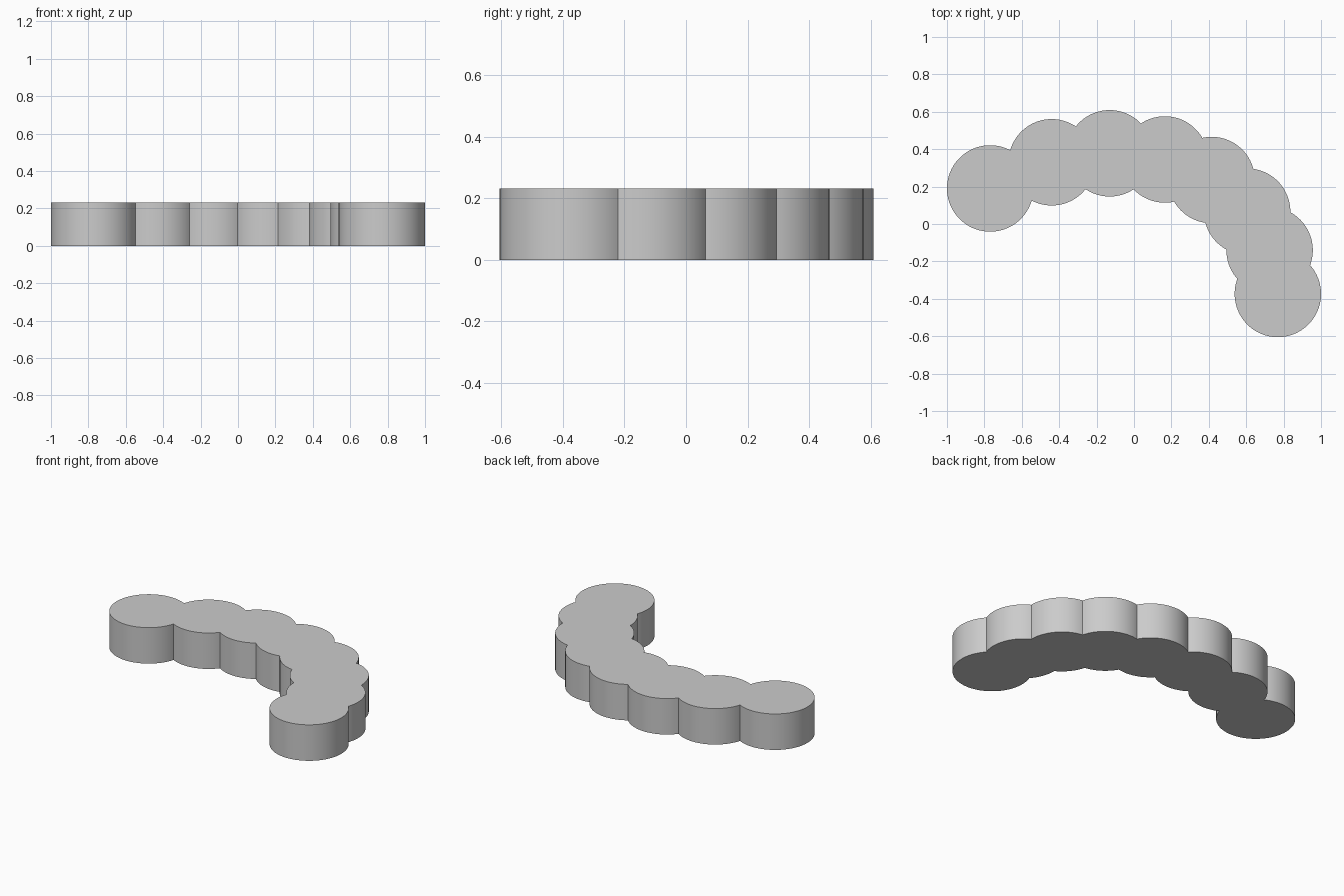
import bpy, bmesh, math
from mathutils import Vector

cube = bpy.data.objects.get("Cube")
if cube:
    bpy.data.objects.remove(cube, do_unlink=True)

RADIUS, HEIGHT = 0.231, 0.232
STEP = math.radians(3)

# Centres of the overlapping discs, along the arc
centres = [Vector(c) for c in (
    (-0.769, 0.19), (-0.44, 0.33), (-0.13, 0.378), (0.165, 0.345),
    (0.415, 0.235), (0.605, 0.066), (0.725, -0.14), (0.769, -0.374))]


def cusp(a, b):
    """Crossing of two disc rims, on the right when going from a to b."""
    d = b - a
    half = math.sqrt(RADIUS ** 2 - d.length_squared / 4)
    return (a + b) / 2 + Vector((d.y, -d.x)).normalized() * half


def angle(v):
    return math.atan2(v.y, v.x)


# Scalloped outline: go along the chain and back, one rim arc per disc
walk = centres + centres[-2:0:-1]
outline = []
for i, c in enumerate(walk):
    start = cusp(walk[i - 1], c)
    end = cusp(c, walk[(i + 1) % len(walk)])
    a0 = angle(start - c)
    sweep = (angle(end - c) - a0) % math.tau
    n = max(2, math.ceil(sweep / STEP))
    for k in range(n):
        a = a0 + sweep * k / n
        outline.append(c + RADIUS * Vector((math.cos(a), math.sin(a))))

# Extrude the outline into a solid block
bm = bmesh.new()
base = bm.faces.new([bm.verts.new((p.x, p.y, 0)) for p in outline])
top = bmesh.ops.extrude_face_region(bm, geom=[base], use_keep_orig=True)["geom"]
bmesh.ops.translate(bm, vec=(0, 0, HEIGHT),
                    verts=[g for g in top if isinstance(g, bmesh.types.BMVert)])
bmesh.ops.recalc_face_normals(bm, faces=bm.faces)
mesh = bpy.data.meshes.new("scalloped_arc")
bm.to_mesh(mesh)
bm.free()
block = bpy.data.objects.new("scalloped_arc", mesh)
bpy.context.collection.objects.link(block)

# Plain grey material
grey = bpy.data.materials.new("light_grey")
grey.use_nodes = True
colour = (0.6, 0.6, 0.6, 1)
grey.diffuse_color = colour
grey.node_tree.nodes["Principled BSDF"].inputs["Base Color"].default_value = colour
mesh.materials.append(grey)

# Smooth rims with crisp cusps and edges
bpy.ops.object.select_all(action="DESELECT")
block.select_set(True)
bpy.context.view_layer.objects.active = block
bpy.ops.object.shade_smooth_by_angle(angle=math.radians(20))
